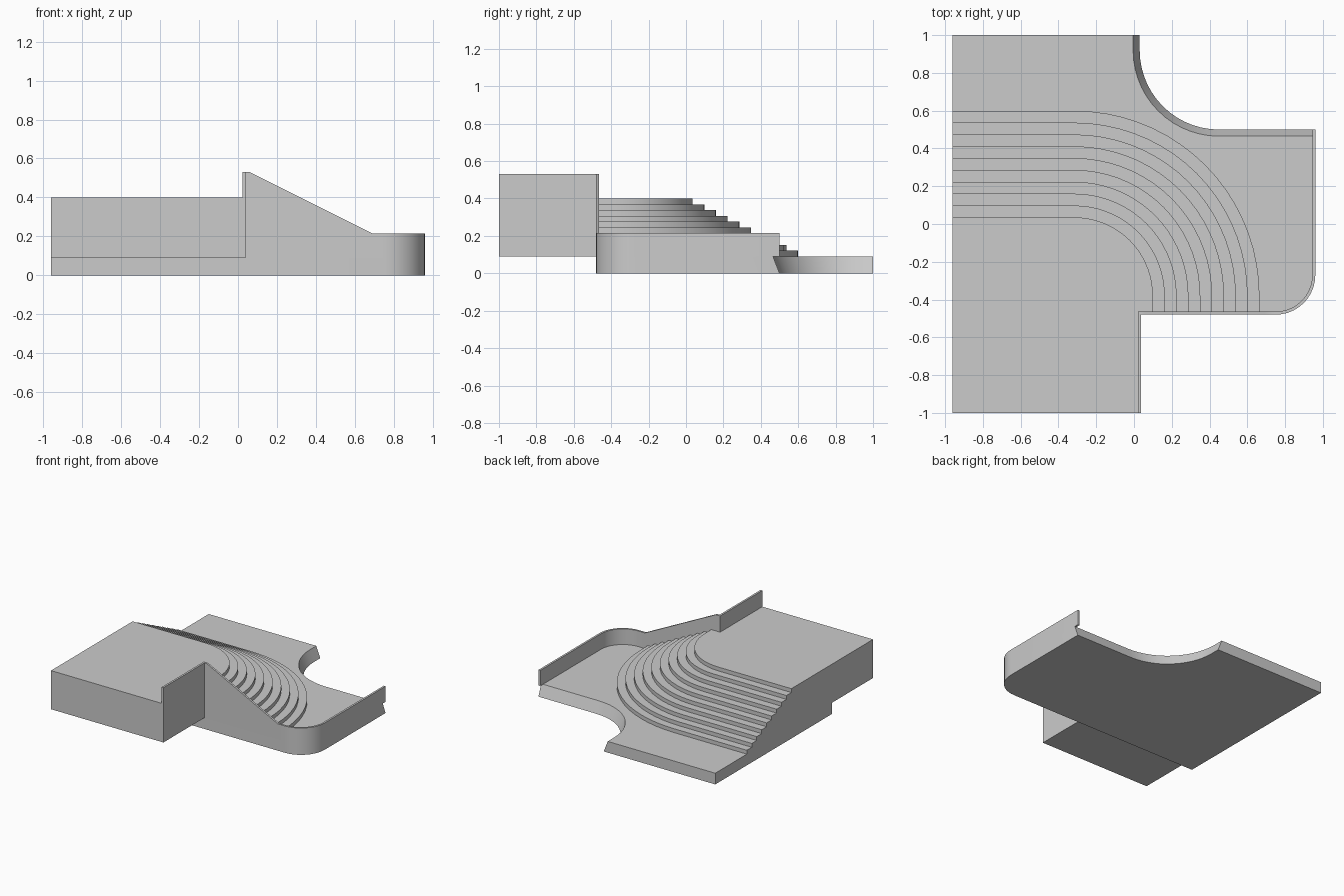
import bpy, bmesh
from math import cos, sin, pi, radians
from mathutils import Vector

if "Cube" in bpy.data.objects:
    bpy.data.objects.remove(bpy.data.objects["Cube"])

BASE = 0.09    # slab thickness
TOP = 0.40     # platform height
STEPS = 10
CX, CY = -0.315, -0.38   # centre of the curved stair


def arc(cx, cy, r, a0, a1, n):
    return [(cx + r * cos(radians(a0 + (a1 - a0) * i / n)),
             cy + r * sin(radians(a0 + (a1 - a0) * i / n))) for i in range(n + 1)]


def finish(bm, name):
    bmesh.ops.remove_doubles(bm, verts=bm.verts, dist=1e-5)
    bmesh.ops.recalc_face_normals(bm, faces=bm.faces)
    me = bpy.data.meshes.new(name)
    bm.to_mesh(me)
    bm.free()
    ob = bpy.data.objects.new(name, me)
    bpy.context.collection.objects.link(ob)
    bpy.ops.object.select_all(action='DESELECT')
    ob.select_set(True)
    bpy.context.view_layer.objects.active = ob
    bpy.ops.object.shade_smooth_by_angle(angle=radians(30))
    return ob


def skin(bm, rows, closed=False):
    """Quads between neighbouring rows of vertices."""
    for a, b in zip(rows, rows[1:]):
        n = len(a)
        for i in range(n if closed else n - 1):
            j = (i + 1) % n
            bm.faces.new((a[i], a[j], b[j], b[i]))


# Ground slab: rounded front corner, scooped back corner with a sloped edge
def slab_outline(inset):
    return ([(-0.96, -0.48)] + arc(0.75, -0.27, 0.21, -90, 0, 10)
            + [(0.96, 0.5 - inset)]
            + arc(0.45, 0.92, 0.42 + inset, 270, 180, 14)
            + [(0.03 - inset, 1.0), (-0.96, 1.0)])


bm = bmesh.new()
rows = [[bm.verts.new((x, y, z)) for x, y in slab_outline(i)]
        for i, z in ((0, 0), (0.035, BASE))]
skin(bm, rows, closed=True)
bm.faces.new(rows[0])
bm.faces.new(rows[1])
finish(bm, "ground_slab")

# Stair swept round the corner, joined to the raised platform
profile = []
rise = (TOP - BASE) / STEPS
for k in range(STEPS):
    r = 0.415 + 0.0627 * k
    profile += [(r, TOP - rise * k), (r, TOP - rise * (k + 1))]


def stair_path(r):
    return [(-0.96, CY + r)] + arc(CX, CY, r, 90, 0, 18) + [(CX + r, -0.468)]


bm = bmesh.new()
rows = [[bm.verts.new((x, y, z)) for x, y in stair_path(r)] for r, z in profile]
skin(bm, rows)
corner = {}
for key, x, y in (("a", -0.96, -1), ("b", 0.03, -1), ("c", 0.03, -0.468)):
    corner[key] = [bm.verts.new((x, y, z)) for z in (BASE, TOP)]
a, b, c = corner["a"], corner["b"], corner["c"]
slab_edge = bm.verts.new((-0.96, -0.468, BASE))
bm.faces.new([a[1], b[1], c[1]] + rows[0][::-1])             # platform top
bm.faces.new((a[0], b[0], b[1], a[1]))                       # front
bm.faces.new((b[0], c[0], c[1], b[1]))                       # right side
bm.faces.new((a[0], b[0], c[0], slab_edge))                  # underside
bm.faces.new([slab_edge, a[0], a[1]] + [r[0] for r in rows])   # left side
bm.faces.new([c[0], c[1]] + [r[-1] for r in rows])           # stair end
finish(bm, "platform_and_stair")

# Parapet wall: (x, y, top height) along its centre line
path = [(0.03, -1, 0.53), (0.03, -0.472, 0.53), (0.06, -0.472, 0.53), (0.69, -0.472, 0.215)]
path += [(x, y, 0.215) for x, y in arc(0.75, -0.27, 0.202, -90, 0, 10)]
path += [(0.952, 0.5, 0.215)]
half = 0.008
bm = bmesh.new()
rows = []
for i, (x, y, top) in enumerate(path):
    p = Vector((x, y))
    dirs = []
    if i > 0:
        dirs.append((p - Vector(path[i - 1][:2])).normalized())
    if i < len(path) - 1:
        dirs.append((Vector(path[i + 1][:2]) - p).normalized())
    t = sum(dirs, Vector((0, 0))).normalized()
    off = Vector((-t.y, t.x)) * half / max(t.dot(dirs[0]), 0.3)
    l, r = p + off, p - off
    rows.append([bm.verts.new((q.x, q.y, z)) for q, z in
                 ((l, BASE), (l, top), (r, top), (r, BASE))])
skin(bm, rows, closed=True)
bm.faces.new(rows[0])
bm.faces.new(rows[-1])
finish(bm, "parapet_wall")
